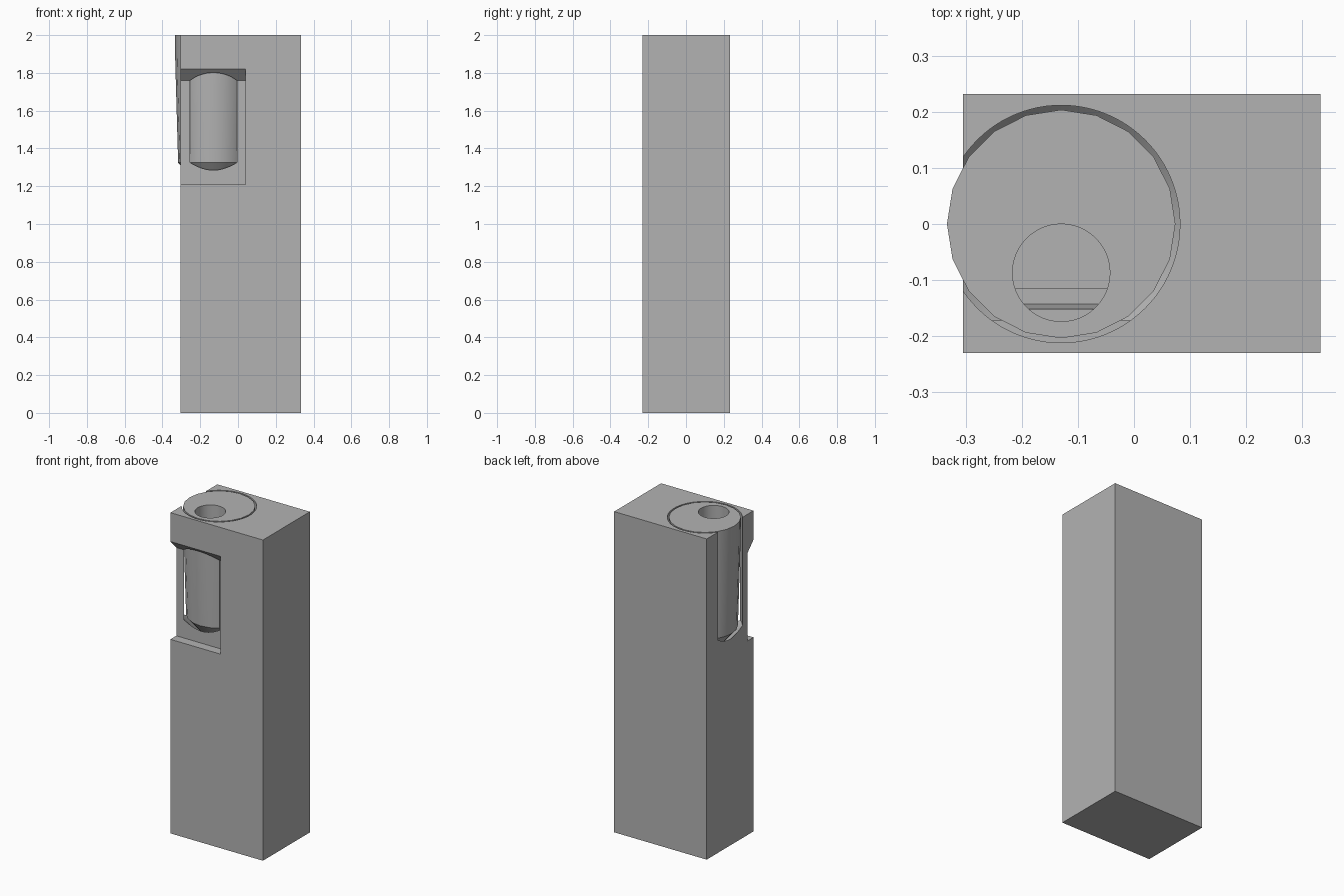
import bpy, bmesh, math
from mathutils import Vector

cube = bpy.data.objects.get("Cube")
if cube:
    bpy.data.objects.remove(cube, do_unlink=True)

grey = bpy.data.materials.new("plain grey")
grey.use_nodes = True
colour = (0.45, 0.45, 0.45, 1)
grey.diffuse_color = colour
grey.node_tree.nodes["Principled BSDF"].inputs["Base Color"].default_value = colour

CX = -0.13      # bore axis
TOP = 2.0


def finish(name, bm):
    bmesh.ops.recalc_face_normals(bm, faces=bm.faces)
    mesh = bpy.data.meshes.new(name)
    bm.to_mesh(mesh)
    bm.free()
    mesh.materials.append(grey)
    obj = bpy.data.objects.new(name, mesh)
    bpy.context.collection.objects.link(obj)
    return obj


def turned(name, profile, sides, x, y):
    """Solid of revolution from (radius, z) rings, capped at both ends."""
    bm = bmesh.new()
    rings = []
    for r, z in profile:
        angles = [math.tau * i / sides for i in range(sides)]
        rings.append([bm.verts.new((x + r * math.cos(a), y + r * math.sin(a), z)) for a in angles])
    for low, high in zip(rings, rings[1:]):
        for i in range(sides):
            j = (i + 1) % sides
            bm.faces.new((low[i], low[j], high[j], high[i]))
    bm.faces.new(rings[0])
    bm.faces.new(rings[-1])
    return finish(name, bm)


def prism(name, outline, x0, x1):
    """Solid with a (y, z) outline, running from x0 to x1."""
    bm = bmesh.new()
    face = bm.faces.new([bm.verts.new((x0, y, z)) for y, z in outline])
    moved = bmesh.ops.extrude_face_region(bm, geom=[face])["geom"]
    verts = [v for v in moved if isinstance(v, bmesh.types.BMVert)]
    bmesh.ops.translate(bm, verts=verts, vec=Vector((x1 - x0, 0, 0)))
    return finish(name, bm)


def cut(obj, cutter):
    mod = obj.modifiers.new("cut", "BOOLEAN")
    mod.operation = "DIFFERENCE"
    mod.solver = "EXACT"
    mod.object = cutter
    bpy.ops.object.select_all(action="DESELECT")
    bpy.context.view_layer.objects.active = obj
    obj.select_set(True)
    bpy.ops.object.modifier_apply(modifier=mod.name)
    bpy.data.objects.remove(cutter, do_unlink=True)


def smooth(obj):
    bpy.ops.object.select_all(action="DESELECT")
    bpy.context.view_layer.objects.active = obj
    obj.select_set(True)
    bpy.ops.object.shade_smooth_by_angle(angle=math.radians(25))


# Tall block with a front recess that has a sloping upper edge
block = prism("block", [(-0.23, 0), (0.232, 0), (0.232, TOP), (-0.23, TOP)], -0.305, 0.333)
recess = [(-0.172, 1.21), (-0.172, 1.76), (-0.23, 1.82), (-0.3, 1.89), (-0.3, 1.21)]
cut(block, prism("recess_cutter", recess, -0.4, 0.04))

# Round bore, tapered at the bottom, breaking through the left wall and recess
bore = [(0.11, 1.223), (0.212, 1.325), (0.212, TOP + 0.1)]
cut(block, turned("bore_cutter", bore, 96, CX, 0))
smooth(block)

# Tapered plug standing in the bore
plug = turned("plug", [(0.11, 1.235), (0.187, 1.325), (0.202, 1.85), (0.204, TOP)], 20, CX, 0)

# Off-centre hole in the plug, with a stepped floor
hole = turned("hole_cutter", [(0.087, 1.36), (0.087, TOP + 0.1)], 48, CX, -0.087)
step = [(-0.2, 1.3), (-0.115, 1.3), (-0.115, 1.4), (-0.143, 1.4), (-0.152, 1.45), (-0.2, 1.45)]
cut(hole, prism("step_cutter", step, -0.3, 0.1))
cut(plug, hole)
smooth(plug)
